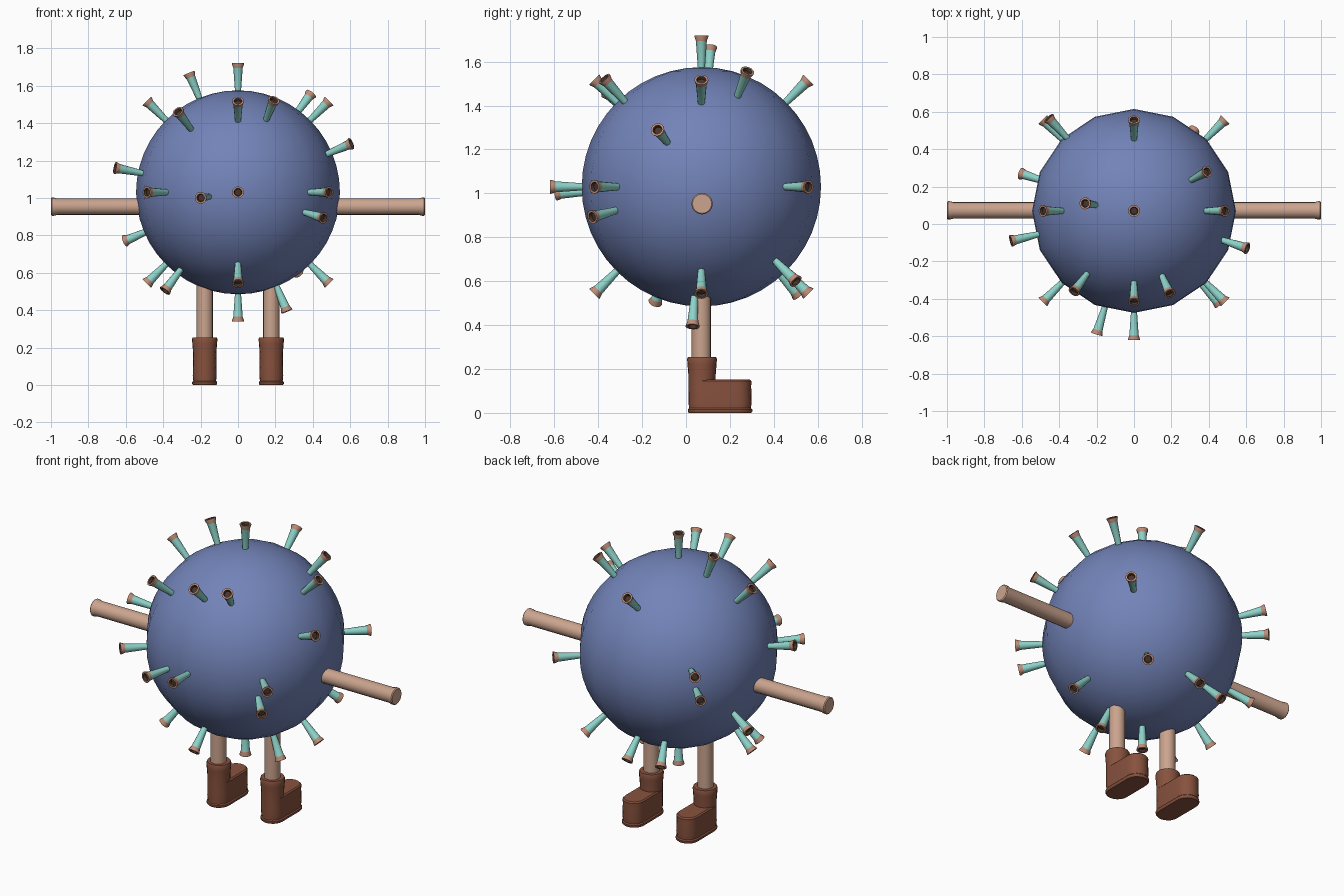
import bpy, bmesh, math
from mathutils import Vector, Matrix

if "Cube" in bpy.data.objects:
    bpy.data.objects.remove(bpy.data.objects["Cube"])

C = Vector((0, 0.07, 1.03))   # ball centre
R = 0.545


def material(name, rgb):
    m = bpy.data.materials.new(name)
    lin = [(c / 255 / 12.92) if c < 10 else ((c / 255 + 0.055) / 1.055) ** 2.4 for c in rgb]
    m.diffuse_color = (*lin, 1)
    m.use_nodes = True
    m.node_tree.nodes["Principled BSDF"].inputs["Base Color"].default_value = m.diffuse_color
    return m


BLUE = material("ball blue", (114, 131, 184))
TAN = material("limb tan", (203, 164, 142))
BROWN = material("boot brown", (136, 82, 62))
TEAL = material("spike teal", (142, 212, 202))
RIM = material("spike rim", (190, 142, 120))
DARK = material("spike hollow", (70, 52, 44))


def finish(name, bm, mats, angle=40):
    bmesh.ops.recalc_face_normals(bm, faces=bm.faces)
    me = bpy.data.meshes.new(name)
    bm.to_mesh(me)
    bm.free()
    for m in mats:
        me.materials.append(m)
    ob = bpy.data.objects.new(name, me)
    bpy.context.collection.objects.link(ob)
    bpy.ops.object.select_all(action='DESELECT')
    ob.select_set(True)
    bpy.context.view_layer.objects.active = ob
    bpy.ops.object.shade_smooth_by_angle(angle=math.radians(angle))
    return ob


def loft(bm, rings, mats=None):
    """Bridge closed rings of points and cap both ends."""
    loops = [[bm.verts.new(p) for p in ring] for ring in rings]
    n = len(loops[0])
    for k, (a, b) in enumerate(zip(loops, loops[1:])):
        for i in range(n):
            f = bm.faces.new((a[i], a[(i + 1) % n], b[(i + 1) % n], b[i]))
            f.material_index = mats[k] if mats else 0
    bm.faces.new(loops[0][::-1])
    bm.faces.new(loops[-1]).material_index = mats[-1] if mats else 0


def lathe(bm, profile, origin, axis, n=16, mats=None):
    """Turn (radius, distance) pairs around an axis."""
    q = Vector(axis).to_track_quat('Z', 'Y')
    o = Vector(origin)
    rings = [[o + q @ Vector((r * math.cos(2 * math.pi * i / n),
                              r * math.sin(2 * math.pi * i / n), d)) for i in range(n)]
             for r, d in profile]
    loft(bm, rings, mats)


# ball body
bm = bmesh.new()
bmesh.ops.create_uvsphere(bm, u_segments=16, v_segments=24, radius=R,
                          matrix=Matrix.Translation(C))
finish("ball_body", bm, [BLUE])

# spikes: straight and diagonal directions, then opposite pairs, then two singles
dirs = [(0, 0, 1), (0, 0, -1), (0, -1, 0)]
for a in (-1, 1):
    for b in (-1, 1):
        dirs += [(a, b, 0), (a, 0, b), (0, a, b)]
for d in [(-.26, .04, .633), (-.32, -.43, .43), (.19, -.44, .49),
          (.455, -.495, -.137), (.39, .21, .526), (.605, -.2, .26)]:
    dirs += [d, tuple(-c for c in d)]
dirs += [(-.655, -.16, .13), (-.2, -.66, -.03)]

bm = bmesh.new()
horn = [(.014, .51), (.025, .665), (.032, .685), (.032, .69), (.022, .69), (.018, .675)]
for d in dirs:
    lathe(bm, horn, C, Vector(d).normalized(), 12, [0, 1, 1, 1, 2, 2])
finish("spikes", bm, [TEAL, RIM, DARK])

# arms and legs
for side, s in (("left", -1), ("right", 1)):
    bm = bmesh.new()
    lathe(bm, [(.044, .45), (.044, .965), (.049, .985), (.049, .995), (.044, 1.0)],
          (0, .073, .953), (s, 0, 0))
    finish(side + "_arm", bm, [TAN])

    bm = bmesh.new()
    lathe(bm, [(.044, .2), (.044, .62)], (s * .178, .07, 0), (0, 0, 1))
    finish(side + "_leg", bm, [TAN])

    # boot shaft
    bm = bmesh.new()
    lathe(bm, [(.06, .02), (.062, .1), (.062, .17), (.066, .22), (.068, .245),
               (.064, .255), (.044, .255)], (s * .178, .073, 0), (0, 0, 1), 20)

    # boot foot: rounded outline stacked upward, toe towards +y
    def outline(r, z, n=10):
        pts = []
        for cy, start in ((.235, 0), (.075, math.pi)):
            for i in range(n + 1):
                t = start + math.pi * i / n
                pts.append((s * .178 + r * math.cos(t), cy + r * math.sin(t), z))
        return pts
    loft(bm, [outline(r, z) for r, z in
              ((.062, 0), (.067, .006), (.067, .016), (.061, .022), (.064, .05),
               (.062, .12), (.063, .145), (.056, .152))])
    finish(side + "_boot", bm, [BROWN])
